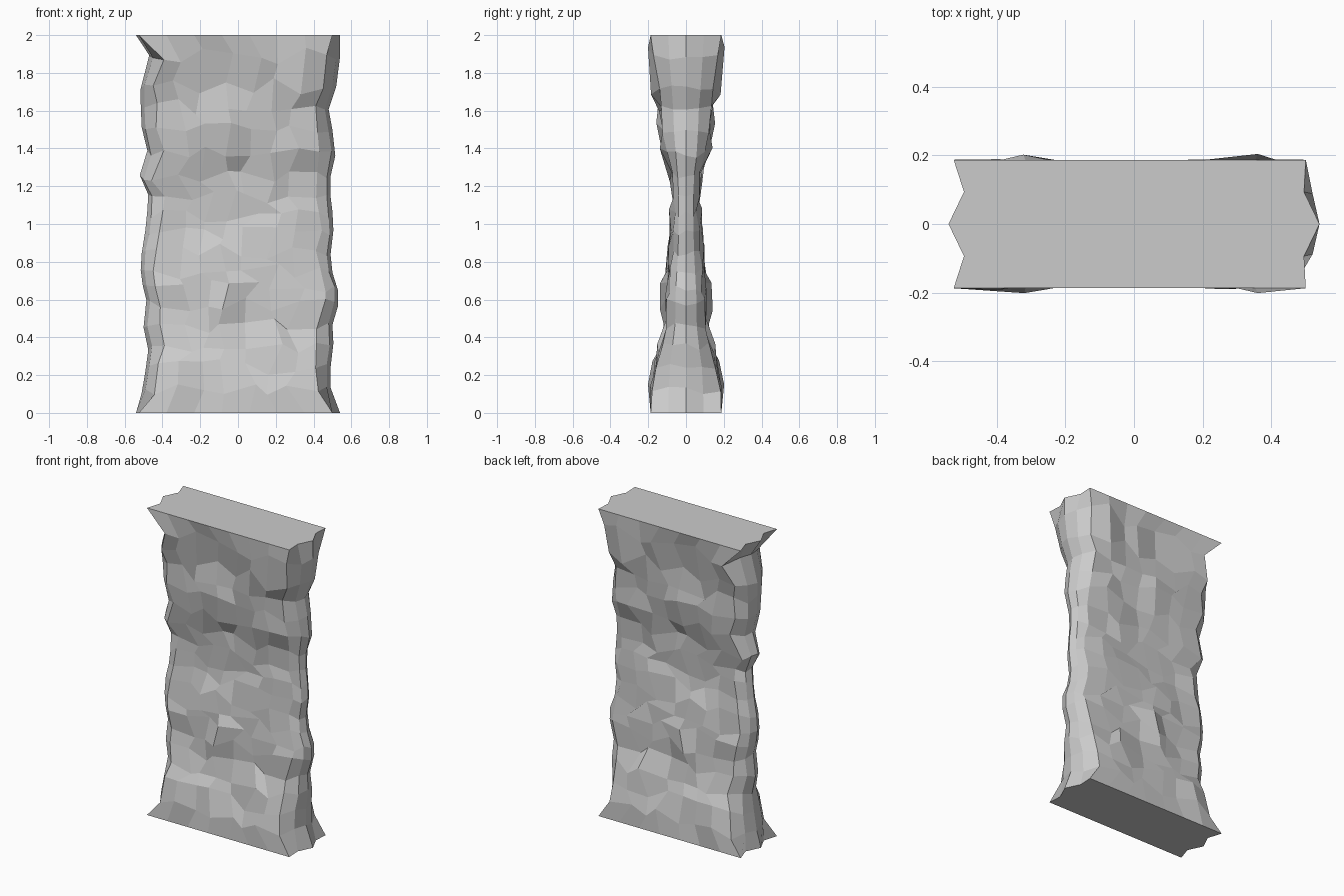
import bpy, bmesh, math, random

if "Cube" in bpy.data.objects:
    bpy.data.objects.remove(bpy.data.objects["Cube"])

random.seed(11)

# silhouette per height: z, left edge, right edge, half thickness
ROWS = [
    (0, .54, .54, .187), (.12, .51, .49, .182), (.24, .49, .49, .168),
    (.35, .475, .505, .142), (.46, .50, .50, .114), (.58, .485, .53, .113),
    (.66, .505, .53, .106), (.75, .515, .50, .097), (.85, .51, .49, .085),
    (.95, .49, .505, .080), (1.05, .48, .50, .077), (1.15, .475, .49, .077),
    (1.25, .52, .49, .087), (1.37, .48, .515, .110), (1.5, .51, .50, .127),
    (1.62, .515, .48, .136), (1.73, .515, .52, .153), (1.89, .47, .54, .176),
    (2, .54, .54, .187)]

# chipped ledges and hollows shared by both faces: x, z, depth
LUMPS = [(-.34, .12, .03), (.34, .12, .03), (-.34, 1.89, .035), (.34, 1.89, .035),
         (-.22, 1.36, .025), (.3, 1.36, .025), (-.25, 1.18, -.012), (.3, 1.18, -.012),
         (.3, 1.7, .03), (.1, 1.55, -.035), (-.08, 1.5, .025), (-.08, 1.77, -.03),
         (.25, .72, .015), (-.03, .62, .025), (.1, .42, -.02), (-.2, .33, .025),
         (.25, .25, .025), (.05, .2, -.03), (-.38, .55, -.02)]
NX = 8


def relief(x, z):
    return sum(d * math.exp(-((x - a) ** 2 + (z - b) ** 2) / .006) for a, b, d in LUMPS)


def jit(a):
    return random.uniform(-a, a)


# one closed ring of points per height, front and back faces mirrored
bm = bmesh.new()
rings = []
for i, (z, left, right, half) in enumerate(ROWS):
    end = i in (0, len(ROWS) - 1)
    cl, cr = (.525, .5) if end else (left - .075, right - .075)
    front = []
    for k in range(NX):
        x = -cl + (cl + cr) * k / (NX - 1)
        y, zz = half, z
        if not end:
            inner = 0 < k < NX - 1
            y += relief(x, z) + jit(.02 if inner else .01) - (.006 if inner else .012)
            x += jit(.045 if inner else .015)
            zz += jit(.045 if inner else .025)
        front.append((x, y, zz))

    # three points across each narrow side, ridge in the middle
    def side(sign, edge):
        pts = []
        for f in (-.5, 0, .5):
            inset = (.045 if end else .02) if f else 0
            dz = 0 if end else jit(.02)
            pts.append((sign * (edge - inset), f * half, z + dz))
        return pts

    small = 0 if end else .005
    pts = [(x, -y, h) for x, y, h in front] + side(1, right)
    pts += [(x + jit(small), y + jit(small), h + jit(small)) for x, y, h in reversed(front)]
    pts += list(reversed(side(-1, left)))
    rings.append([bm.verts.new(p) for p in pts])

# skin between rings, flat caps
n = len(rings[0])
for a, b in zip(rings, rings[1:]):
    for k in range(n):
        m = (k + 1) % n
        bm.faces.new((a[k], a[m], b[m], b[k]))
bm.faces.new(list(reversed(rings[0])))
bm.faces.new(rings[-1])
bmesh.ops.recalc_face_normals(bm, faces=bm.faces)

mesh = bpy.data.meshes.new("rock_pillar")
bm.to_mesh(mesh)
bm.free()
bpy.context.collection.objects.link(bpy.data.objects.new("rock_pillar", mesh))
